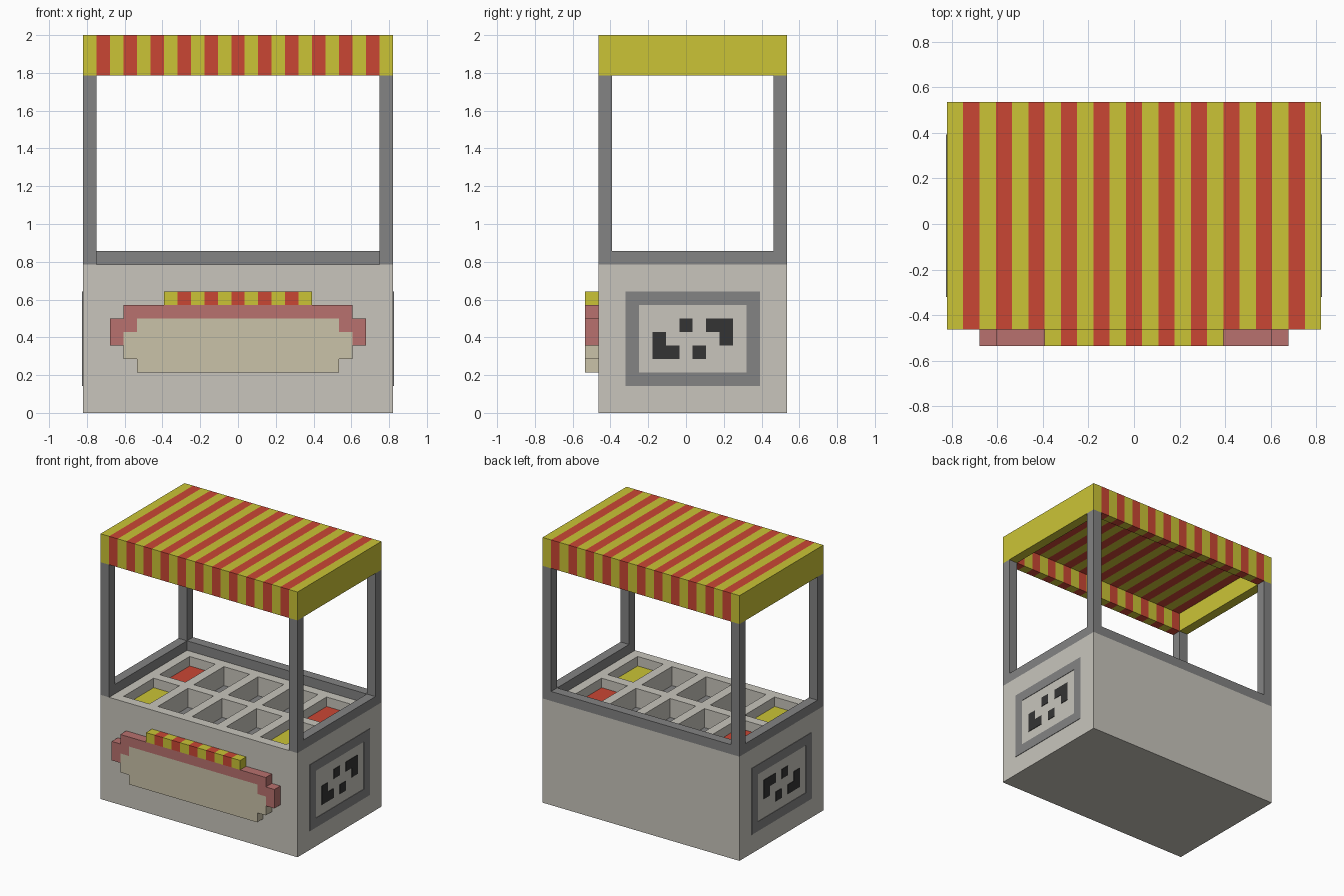
import bpy, bmesh
from mathutils import Vector

if "Cube" in bpy.data.objects:
    bpy.data.objects.remove(bpy.data.objects["Cube"])

# Everything is planned on a block grid: 23 wide, 14 deep (+1 front relief), 28 high
U = 1 / 14
W, D, H = 23, 14, 28


def P(x, y, z):
    return Vector(((x - W / 2) * U, (y - 6.5) * U, z * U))


def material(name, rgb):
    lin = [(c / 255 / 12.92) if c < 11 else ((c / 255 + 0.055) / 1.055) ** 2.4 for c in rgb]
    m = bpy.data.materials.new(name)
    m.diffuse_color = (*lin, 1)
    m.use_nodes = True
    m.node_tree.nodes["Principled BSDF"].inputs["Base Color"].default_value = m.diffuse_color
    return m


YELLOW = material("mustard yellow", (203, 196, 54))
RED = material("ketchup red", (202, 70, 52))
BODY = material("pale stone", (200, 197, 188))
GREY = material("mid grey", (131, 131, 131))
DARK = material("charcoal", (52, 52, 52))
SAUSAGE = material("sausage pink", (184, 113, 110))
BREAD = material("bread tan", (202, 194, 168))


def finish(name, bm, mats, rule=None):
    bmesh.ops.remove_doubles(bm, verts=bm.verts, dist=1e-5)
    bmesh.ops.recalc_face_normals(bm, faces=bm.faces)
    bm.normal_update()
    if rule:
        for f in bm.faces:
            c = f.calc_center_median() / U + Vector((W / 2, 6.5, 0))
            f.material_index = rule(c, f.normal)
    me = bpy.data.meshes.new(name)
    bm.to_mesh(me)
    bm.free()
    for m in mats:
        me.materials.append(m)
    ob = bpy.data.objects.new(name, me)
    bpy.context.collection.objects.link(ob)
    return ob


def quad(bm, *pts):
    bm.faces.new([bm.verts.new(P(*p)) for p in pts])


def boxes(name, mat, *spans):
    """One object made of boxes given as (x0, x1, y0, y1, z0, z1)."""
    bm = bmesh.new()
    for x0, x1, y0, y1, z0, z1 in spans:
        r = bmesh.ops.create_cube(bm, size=1)
        for v in r["verts"]:
            v.co = P(x1 if v.co.x > 0 else x0, y1 if v.co.y > 0 else y0, z1 if v.co.z > 0 else z0)
    me = bpy.data.meshes.new(name)
    bm.to_mesh(me)
    bm.free()
    me.materials.append(mat)
    ob = bpy.data.objects.new(name, me)
    bpy.context.collection.objects.link(ob)
    return ob


def relief(name, xs, ys, base, level, mats, rule):
    """Closed block with a flat face at base and a stepped face at level(i, j)."""
    bm = bmesh.new()
    nx, ny = len(xs) - 1, len(ys) - 1
    h = lambda i, j: level(i, j) if 0 <= i < nx and 0 <= j < ny else base
    for i in range(nx + 1):
        for j in range(ny + 1):
            if i < nx and j < ny:
                a, b, c, d = xs[i], xs[i + 1], ys[j], ys[j + 1]
                for z in (base, h(i, j)):
                    quad(bm, (a, c, z), (b, c, z), (b, d, z), (a, d, z))
            z0, z1 = h(i - 1, j), h(i, j)
            if z0 != z1:
                quad(bm, (xs[i], ys[j], z0), (xs[i], ys[j + 1], z0), (xs[i], ys[j + 1], z1), (xs[i], ys[j], z1))
            z0, z1 = h(i, j - 1), h(i, j)
            if z0 != z1:
                quad(bm, (xs[i], ys[j], z0), (xs[i + 1], ys[j], z0), (xs[i + 1], ys[j], z1), (xs[i], ys[j], z1))
    return finish(name, bm, mats, rule)


def plaque(name, mat, half):
    """Symmetrical outline (right half given) standing one block off the front."""
    pts = [(W / 2 + x, z) for x, z in half] + [(W / 2 - x, z) for x, z in reversed(half)]
    bm = bmesh.new()
    f = bm.faces.new([bm.verts.new(P(x, 0, z)) for x, z in pts])
    r = bmesh.ops.extrude_face_region(bm, geom=[f], use_keep_orig=True)
    for v in r["geom"]:
        if isinstance(v, bmesh.types.BMVert):
            v.co.y -= U
    return finish(name, bm, [mat])


# Cart body with a 5 x 2 set of wells: end wells are filled, the others are empty and deeper
xcuts = [0] + [v for k in range(5) for v in (2 + 4 * k, 5 + 4 * k)] + [W]
ycuts = [0, 1, 6, 7, 12, D]


def well_level(i, j):
    if i % 2 == 0 or j % 2 == 0:
        return 11
    return 10 if i in (1, 9) else 9


def body_rule(c, n):
    if abs(n.z) > 0.5 and 0.5 < c.z < 10.5:
        if c.z > 9.5:
            return 1 if c.y < 6.5 else 2
        return 3
    return 0


relief("cart_body", xcuts, ycuts, 0, well_level, [BODY, YELLOW, RED, GREY], body_rule)

# Corner posts and the side and back rails
for sx, x in (("left", 0), ("right", W - 1)):
    for sy, y in (("front", 0), ("back", D - 1)):
        boxes(f"{sy}_{sx}_post", GREY, (x, x + 1, y, y + 1, 11, 25))
    boxes(f"{sx}_rail", GREY, (x, x + 1, 1, D - 1, 11, 12))
boxes("back_rail", GREY, (1, W - 1, D - 1, D, 11, 12))


# Striped hollow canopy, open underneath
def stripe(c, n):
    return int(c.x - n.x * 0.5) % 2


relief("canopy", list(range(W + 1)), [0, 1, D - 1, D], H,
       lambda i, j: 27 if j == 1 and 0 < i < W - 1 else 25, [YELLOW, RED], stripe)

# Hot dog sign on the front: bun, sausage and striped sauce
plaque("bun", BREAD, [(7.5, 7), (7.5, 6), (8.5, 6), (8.5, 4), (7.5, 4), (7.5, 3)])
plaque("sausage", SAUSAGE, [(8.5, 8), (8.5, 7), (9.5, 7), (9.5, 5), (8.5, 5), (8.5, 6), (7.5, 6), (7.5, 7)])
relief("sauce", list(range(6, 18)), [-1, 0], 8, lambda i, j: 9, [YELLOW, RED], stripe)

# Thin vent panels on both sides: a frame ring and dark openings
T = 0.05
holes = [(4, 4), (4, 5), (5, 4), (6, 6), (7, 4), (8, 6), (9, 6), (9, 5)]
for side, x0, x1 in (("left", -T, 0), ("right", W, W + T)):
    boxes(f"{side}_vent_frame", GREY, (x0, x1, 2, 12, 2, 3), (x0, x1, 2, 12, 8, 9),
          (x0, x1, 2, 3, 3, 8), (x0, x1, 11, 12, 3, 8))
    boxes(f"{side}_vent_openings", DARK, *[(x0, x1, y, y + 1, z, z + 1) for y, z in holes])
